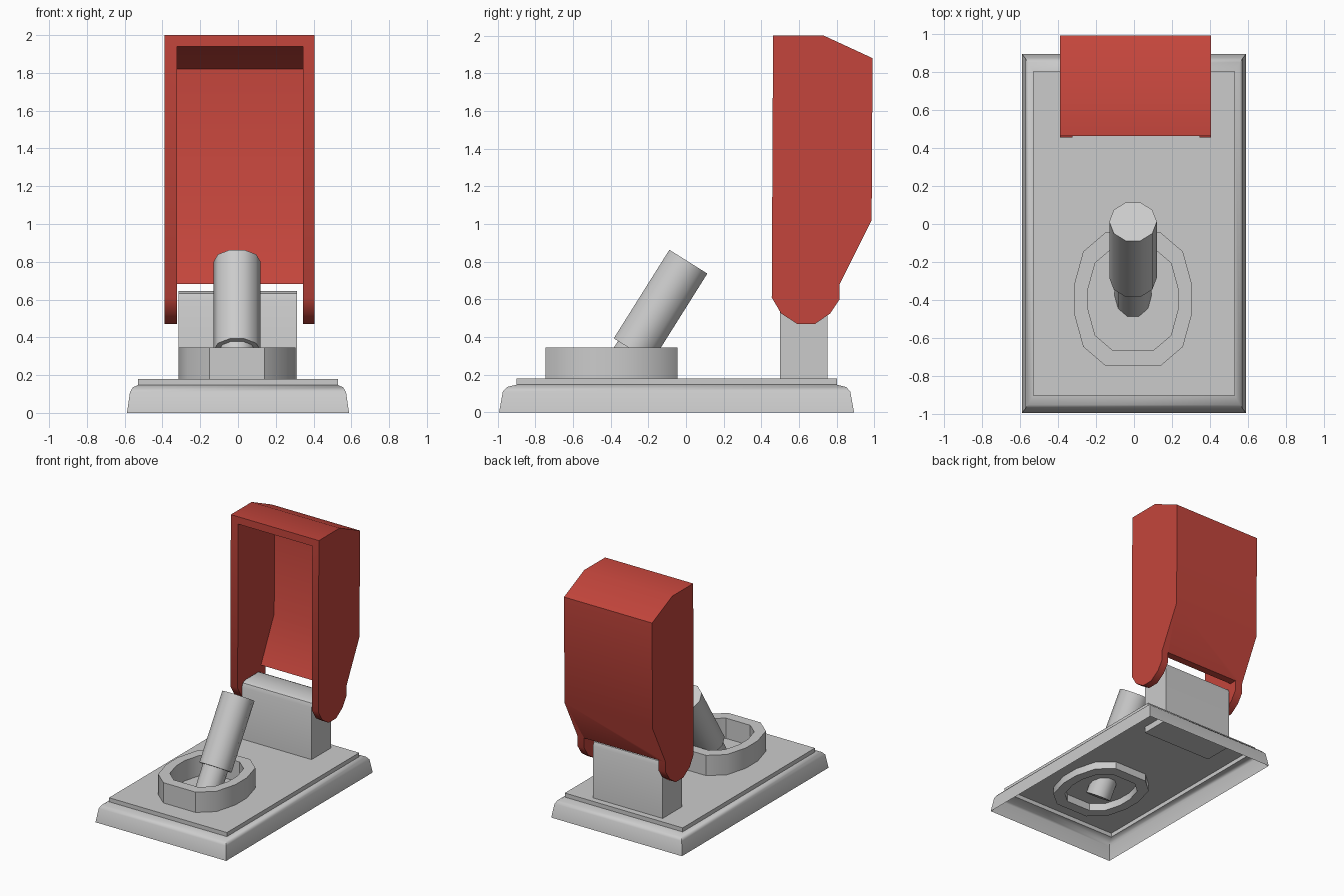
import bpy, bmesh, math
from mathutils import Vector

if "Cube" in bpy.data.objects:
    bpy.data.objects.remove(bpy.data.objects["Cube"])


def loft(name, rings, cap_first=True, cap_last=True, closed=False, angle=40):
    """Skin a list of equal-length point rings into a mesh object."""
    bm = bmesh.new()
    vs = [[bm.verts.new(p) for p in r] for r in rings]
    n = len(rings[0])
    pairs = list(zip(vs, vs[1:]))
    if closed:
        pairs.append((vs[-1], vs[0]))
    for a, b in pairs:
        for i in range(n):
            j = (i + 1) % n
            bm.faces.new((a[i], a[j], b[j], b[i]))
    if cap_first and not closed:
        bm.faces.new(vs[0][::-1])
    if cap_last and not closed:
        bm.faces.new(vs[-1])
    bmesh.ops.recalc_face_normals(bm, faces=bm.faces[:])
    me = bpy.data.meshes.new(name)
    bm.to_mesh(me)
    bm.free()
    ob = bpy.data.objects.new(name, me)
    bpy.context.collection.objects.link(ob)
    bpy.ops.object.select_all(action='DESELECT')
    ob.select_set(True)
    bpy.context.view_layer.objects.active = ob
    bpy.ops.object.shade_smooth_by_angle(angle=math.radians(angle))
    return ob


def extrude_x(name, profile, x0, x1):
    """Extrude a (y, z) profile along x."""
    return loft(name, [[(x, y, z) for y, z in profile] for x in (x0, x1)])


# Base plate: stepped shell, open underneath
steps = [(0.588, 0.942, 0), (0.572, 0.922, 0.11), (0.557, 0.90, 0.135),
         (0.53, 0.85, 0.147), (0.53, 0.85, 0.18)]
loft("base_plate",
     [[(sx * x, sy * y - 0.05, z) for sx, sy in ((-1, -1), (1, -1), (1, 1), (-1, 1))]
      for x, y, z in steps], cap_first=False)

# Collar: twelve-sided oval ring around the lever
quarter = [(0.31, 0.075), (0.262, 0.25), (0.145, 0.35)]
half = quarter + [(-x, y) for x, y in quarter[::-1]]
oval = half + [(-x, -y) for x, y in half]


def collar_ring(s, z):
    return [(x * s - 0.005, y * s - 0.395, z) for x, y in oval]


loft("collar", [collar_ring(1, 0.12), collar_ring(1, 0.345),
                collar_ring(0.76, 0.345), collar_ring(0.76, 0.12)], closed=True)

# Lever: ten-sided grip on a thinner shank, tilted back
top = Vector((-0.005, 0.0125, 0.80))
axis = Vector((0, 0.532, 0.847)).normalized()
side = Vector((1, 0, 0))
up = axis.cross(side)


def lever_ring(r, d):
    return [top - axis * d + (side * math.cos(a) + up * math.sin(a)) * r
            for a in (math.tau * i / 10 for i in range(10))]


loft("lever", [lever_ring(0.097, 0.83), lever_ring(0.097, 0.555),
               lever_ring(0.125, 0.555), lever_ring(0.125, 0)])

# Hinge block with rounded top edges
extrude_x("hinge_block", [(0.50, 0.13), (0.75, 0.13), (0.75, 0.60), (0.738, 0.632),
                          (0.71, 0.645), (0.54, 0.645), (0.512, 0.632), (0.50, 0.60)],
          -0.315, 0.312)

# Flip cover: solid side profile, hollowed from the front
cover = extrude_x("flip_cover", [(0.462, 2.0), (0.73, 2.0), (0.99, 1.88), (0.985, 1.02),
                                 (0.815, 0.68), (0.815, 0.60), (0.765, 0.525),
                                 (0.685, 0.47), (0.59, 0.47), (0.505, 0.525),
                                 (0.455, 0.61)], -0.388, 0.404)
cutter = extrude_x("cover_cutter", [(0.3, 1.94), (0.70, 1.94), (0.93, 1.82), (0.925, 1.035),
                                    (0.755, 0.682), (0.95, 0.682), (0.95, 0.3), (0.3, 0.3)],
                   -0.322, 0.345)
cutter.hide_render = True
mod = cover.modifiers.new("hollow", 'BOOLEAN')
mod.operation = 'DIFFERENCE'
mod.solver = 'EXACT'
mod.object = cutter
bpy.context.view_layer.objects.active = cover
bpy.ops.object.modifier_apply(modifier=mod.name)
bpy.data.objects.remove(cutter)
cover.select_set(True)
bpy.ops.object.shade_smooth_by_angle(angle=math.radians(40))

red = bpy.data.materials.new("cover_red")
red.diffuse_color = (0.55, 0.06, 0.045, 1)
red.use_nodes = True
red.node_tree.nodes["Principled BSDF"].inputs["Base Color"].default_value = red.diffuse_color
cover.data.materials.clear()
cover.data.materials.append(red)
